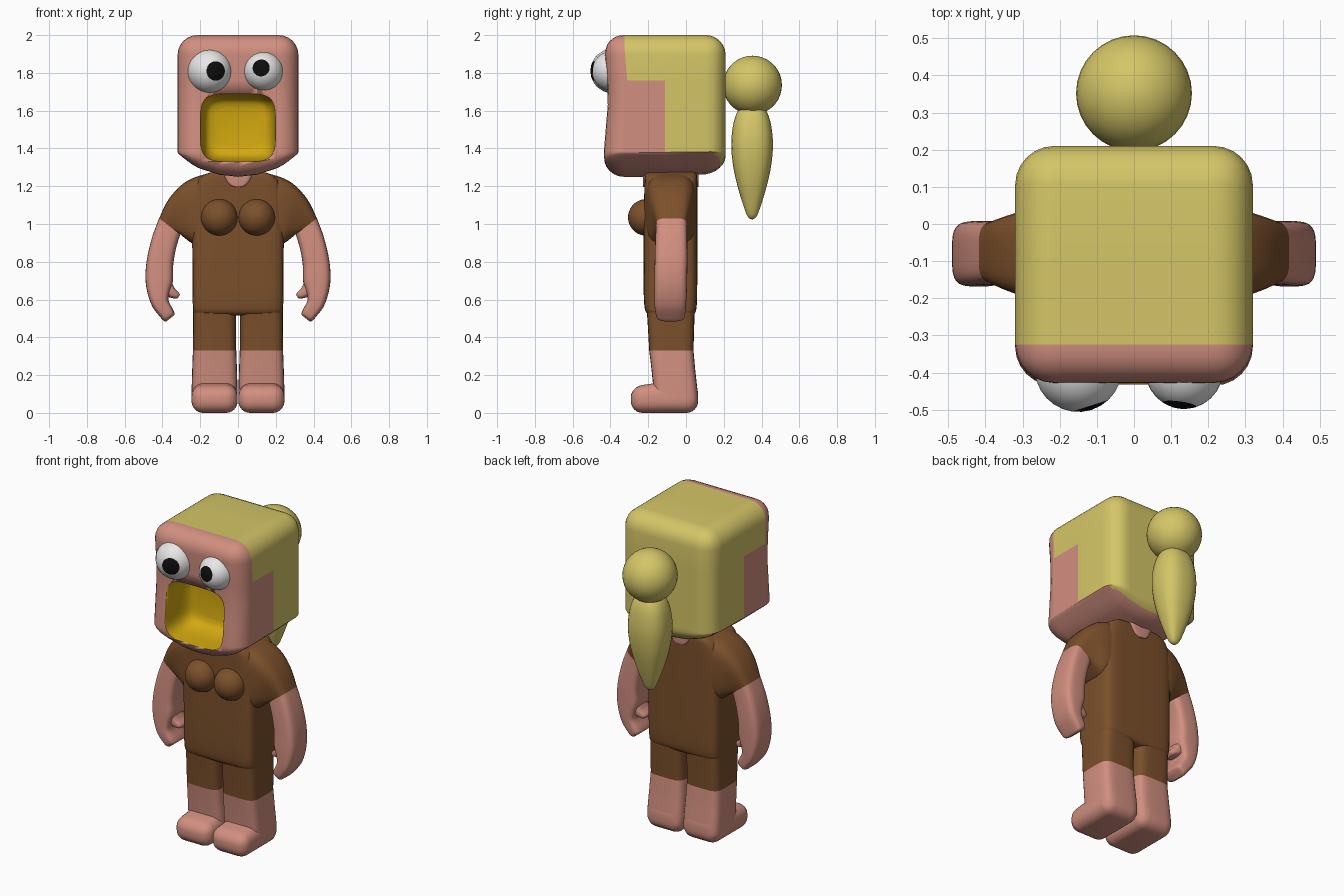
import bpy, bmesh, math
from mathutils import Vector

if "Cube" in bpy.data.objects:
    bpy.data.objects.remove(bpy.data.objects["Cube"])


def material(name, rgb):
    m = bpy.data.materials.new(name)
    m.diffuse_color = (*rgb, 1)
    m.use_nodes = True
    m.node_tree.nodes["Principled BSDF"].inputs["Base Color"].default_value = m.diffuse_color
    return m


SKIN = material("skin", (0.64, 0.275, 0.215))
HAIR = material("blonde hair", (0.66, 0.56, 0.135))
CLOTH = material("brown cloth", (0.2, 0.08, 0.024))
MOUTH = material("mouth yellow", (0.64, 0.39, 0.005))
WHITE = material("eye white", (0.8, 0.8, 0.8))
BLACK = material("pupil black", (0.004, 0.004, 0.004))


def finish(bm, name, mats, angle=40):
    bmesh.ops.recalc_face_normals(bm, faces=bm.faces)
    me = bpy.data.meshes.new(name)
    bm.to_mesh(me)
    bm.free()
    ob = bpy.data.objects.new(name, me)
    bpy.context.collection.objects.link(ob)
    for m in mats:
        me.materials.append(m)
    bpy.ops.object.select_all(action='DESELECT')
    ob.select_set(True)
    bpy.context.view_layer.objects.active = ob
    bpy.ops.object.shade_smooth_by_angle(angle=math.radians(angle))
    return ob


def loft(name, rings, mat, power=4, sides=28, steps=4):
    """Skin smoothed superellipse rings, each (centre, half axis u, half axis v)."""
    rows = [[Vector(p) for p in r] for r in rings]
    dense = []
    for i in range(len(rows) - 1):
        a, b = rows[max(i - 1, 0)], rows[i]
        c, d = rows[i + 1], rows[min(i + 2, len(rows) - 1)]
        for s in range(steps):
            t = s / steps
            dense.append([0.5 * (2 * q + (r - p) * t + (2 * p - 5 * q + 4 * r - w) * t * t
                                 + (3 * q - p - 3 * r + w) * t ** 3)
                          for p, q, r, w in zip(a, b, c, d)])
    dense.append(rows[-1])
    bm = bmesh.new()
    loops = []
    for c, u, v in dense:
        loop = []
        for k in range(sides):
            a = 2 * math.pi * (k + 0.5) / sides
            ca, sa = math.cos(a), math.sin(a)
            loop.append(bm.verts.new(c + u * math.copysign(abs(ca) ** (2 / power), ca)
                                     + v * math.copysign(abs(sa) ** (2 / power), sa)))
        loops.append(loop)
    for p, q in zip(loops, loops[1:]):
        for k in range(sides):
            j = (k + 1) % sides
            bm.faces.new((p[k], p[j], q[j], q[k]))
    bm.faces.new(loops[0])
    bm.faces.new(loops[-1])
    return finish(bm, name, [mat])


def level(z, x, hw, y0, y1):
    """Horizontal ring at height z."""
    return ((x, (y0 + y1) / 2, z), (hw, 0, 0), (0, (y1 - y0) / 2, 0))


def across(s, ox, oz, ix, iz, y0, y1):
    """Ring spanning an outer and an inner point of a limb on side s."""
    return ((s * (ox + ix) / 2, (y0 + y1) / 2, (oz + iz) / 2),
            (s * (ox - ix) / 2, 0, (oz - iz) / 2), (0, (y1 - y0) / 2, 0))


def ball(name, loc, r, mat):
    bm = bmesh.new()
    bmesh.ops.create_uvsphere(bm, u_segments=32, v_segments=18, radius=r)
    bmesh.ops.translate(bm, verts=bm.verts, vec=loc)
    return finish(bm, name, [mat])


def rounded_box(x0, x1, y0, y1, z0, z1, radius, segments=6):
    bm = bmesh.new()
    bmesh.ops.create_cube(bm, size=1)
    for v in bm.verts:
        v.co = Vector((x1 if v.co.x > 0 else x0, y1 if v.co.y > 0 else y0,
                       z1 if v.co.z > 0 else z0))
    bmesh.ops.bevel(bm, geom=bm.edges[:], offset=radius, segments=segments,
                    profile=0.5, affect='EDGES')
    return bm


# Head: rounded block cut along the hairline, with a bowed chin and dished face
bm = rounded_box(-0.32, 0.32, -0.435, 0.21, 1.25, 2.0, 0.105)
cuts = [(0, c, 1) for c in (-0.2, -0.1, 0, 0.1, 0.2)]
cuts += [(1, c, 1) for c in (-0.325, -0.11, 0.15)]
cuts += [(2, c, 1) for c in (1.385, 1.5, 1.63, 1.76)]
for axis, pos, _ in cuts:
    co, no = Vector(), Vector()
    co[axis], no[axis] = pos, 1
    bmesh.ops.bisect_plane(bm, geom=bm.verts[:] + bm.edges[:] + bm.faces[:],
                           plane_co=co, plane_no=no, dist=1e-5)
for f in bm.faces:
    c = f.calc_center_median()
    hair = ((c.y > -0.325 and c.z > 1.76) or (c.y > -0.11 and c.z > 1.385)
            or (c.y > 0.15 and c.z > 1.29))
    f.material_index = 1 if hair else 0
for v in bm.verts:
    if v.co.z < 1.385:
        fade = (1.385 - v.co.z) / 0.135
        v.co.z += fade * (0.11 * (v.co.x / 0.32) ** 2 + 0.025 * max(0, v.co.y / 0.2))
    if v.co.y < -0.33:
        v.co.y += 0.025 * max(0, 1 - abs(v.co.z - 1.68) / 0.3)
head = finish(bm, "head", [SKIN, HAIR, MOUTH], 30)

# Mouth: tapered hollow carved into the face
cutter = loft("mouth_cutter", [((0, y, 1.51), (w, 0, 0), (0, 0, h)) for y, w, h in
                               ((-0.52, 0.2, 0.18), (-0.42, 0.198, 0.18), (-0.3, 0.19, 0.17),
                                (-0.235, 0.165, 0.145), (-0.215, 0.12, 0.105))],
              MOUTH, power=4.5, sides=40)
cutter.data.materials.clear()
for m in (SKIN, HAIR, MOUTH):
    cutter.data.materials.append(m)
for p in cutter.data.polygons:
    p.material_index = 2
mod = head.modifiers.new("mouth", 'BOOLEAN')
mod.operation, mod.solver, mod.object = 'DIFFERENCE', 'EXACT', cutter
bpy.context.view_layer.objects.active = head
bpy.ops.object.modifier_apply(modifier=mod.name)
bpy.data.objects.remove(cutter)

# Eyes: pole rings facing the gaze direction are the pupil
for name, loc, r, gaze in (("left_eye", (-0.15, -0.388, 1.81), 0.118, (0.3, -0.95, 0.0)),
                           ("right_eye", (0.135, -0.393, 1.81), 0.105, (-0.13, -0.97, 0.17))):
    bm = bmesh.new()
    bmesh.ops.create_uvsphere(bm, u_segments=32, v_segments=14, radius=r)
    for f in bm.faces:
        f.material_index = 1 if f.calc_center_median().z > r * 0.9 else 0
    turn = Vector((0, 0, 1)).rotation_difference(Vector(gaze))
    for v in bm.verts:
        v.co = turn @ v.co + Vector(loc)
    finish(bm, name, [WHITE, BLACK])

# Hair bun and ponytail
ball("hair_bun", (0, 0.352, 1.735), 0.156, HAIR)
loft("ponytail", [level(z, 0, w * 1.1, 0.35 - w, 0.35 + w) for z, w in
                  ((1.615, 0.05), (1.6, 0.075), (1.53, 0.1), (1.42, 0.111), (1.3, 0.1),
                   (1.18, 0.072), (1.07, 0.037), (1.035, 0.02), (1.025, 0.004))], HAIR, power=2.5)

# Torso, collar and chest
loft("torso", [level(z, 0, w, y0, y1) for z, w, y0, y1 in
               ((0.515, 0.2, -0.17, 0.02), (0.525, 0.232, -0.205, 0.045),
                (0.58, 0.24, -0.222, 0.058), (0.8, 0.242, -0.225, 0.06),
                (1.1, 0.242, -0.222, 0.06), (1.22, 0.22, -0.22, 0.06),
                (1.265, 0.17, -0.215, 0.055), (1.28, 0.1, -0.19, 0.03))], CLOTH, power=7)
loft("neck", [level(z, 0, w, -0.229, 0.067) for z, w in
              ((1.195, 0.015), (1.205, 0.045), (1.23, 0.07), (1.285, 0.098))], SKIN, power=7)
loft("neck_core", [level(z, 0, 0.09, -0.17, 0.03) for z in (1.2, 1.35)], SKIN)

for s, side in ((-1, "left"), (1, "right")):
    ball(side + "_chest", (s * 0.099, -0.21, 1.035), 0.097, CLOTH)
    # Sleeve and arm share the cuff ring
    cuff = (0.418, 1.03, 0.305, 0.945, -0.158, 0.005)
    loft(side + "_sleeve", [across(s, *r) for r in (
        (0.04, 1.28, 0.1, 0.93, -0.2, 0.04), (0.17, 1.265, 0.19, 0.9, -0.213, 0.052),
        (0.28, 1.222, 0.235, 0.895, -0.205, 0.045), (0.365, 1.135, 0.262, 0.91, -0.182, 0.025),
        cuff)], CLOTH, power=4)
    loft(side + "_arm", [across(s, *r) for r in (
        cuff, (0.455, 0.93, 0.328, 0.87, -0.163, 0.007), (0.483, 0.81, 0.343, 0.78, -0.166, 0.008),
        (0.49, 0.71, 0.344, 0.7, -0.168, 0.006), (0.478, 0.63, 0.36, 0.645, -0.168, 0.004),
        (0.452, 0.56, 0.368, 0.598, -0.167, 0.0), (0.41, 0.505, 0.344, 0.548, -0.16, -0.005),
        (0.392, 0.487, 0.336, 0.527, -0.15, -0.012), (0.38, 0.484, 0.337, 0.518, -0.13, -0.03))],
        SKIN, power=4)
    loft(side + "_thumb", [across(s, *r) for r in (
        (0.41, 0.63, 0.36, 0.72, -0.14, -0.02), (0.365, 0.612, 0.338, 0.665, -0.135, -0.025),
        (0.33, 0.605, 0.312, 0.635, -0.125, -0.035), (0.318, 0.608, 0.308, 0.624, -0.11, -0.05))],
        SKIN, power=3)
    # Trouser leg, bare shin and foot
    x = s * 0.124
    loft(side + "_trouser_leg", [level(z, x, w, y0, y1) for z, w, y0, y1 in (
        (0.62, 0.112, -0.215, 0.05), (0.5, 0.114, -0.205, 0.045), (0.33, 0.115, -0.195, 0.04))],
        CLOTH, power=5)
    loft(side + "_shin", [level(z, x, w, y0, y1) for z, w, y0, y1 in (
        (0.33, 0.115, -0.195, 0.04), (0.22, 0.119, -0.182, 0.05), (0.1, 0.122, -0.17, 0.063),
        (0.05, 0.118, -0.165, 0.062), (0.02, 0.1, -0.15, 0.045))], SKIN, power=5)
    bm = rounded_box(x - 0.122, x + 0.122, -0.292, 0.064, 0.0, 0.148, 0.062)
    for v in bm.verts:
        if v.co.z > 0.07:
            v.co.z += 0.14 * (v.co.y + 0.23) * (v.co.z - 0.07) / 0.078
    finish(bm, side + "_foot", [SKIN])
